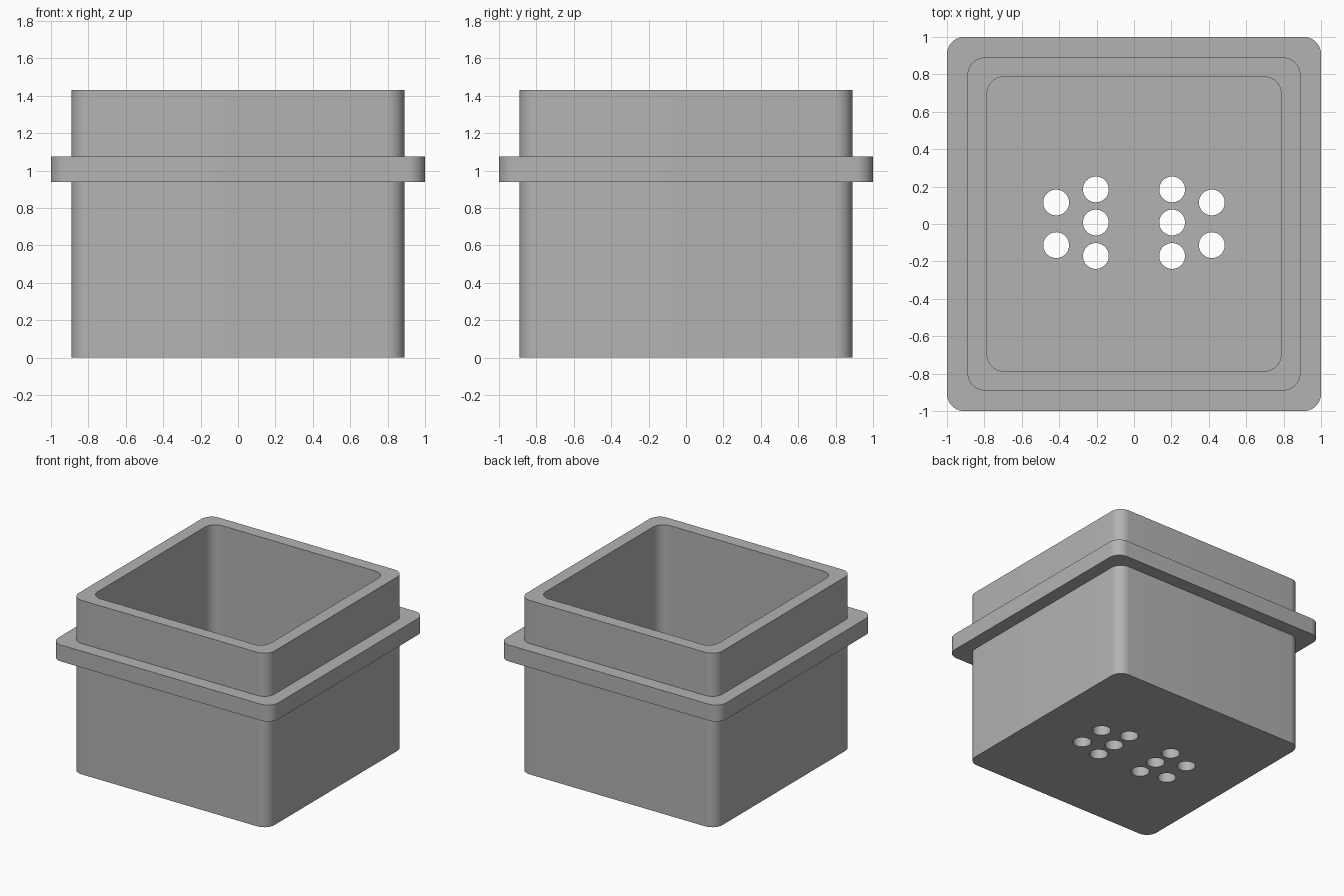
import bpy, bmesh, math

cube = bpy.data.objects.get("Cube")
if cube:
    bpy.data.objects.remove(cube, do_unlink=True)

grey = bpy.data.materials.new("plain grey")
grey.use_nodes = True
COLOUR = (0.45, 0.45, 0.45, 1)
grey.diffuse_color = COLOUR
grey.node_tree.nodes["Principled BSDF"].inputs["Base Color"].default_value = COLOUR

BODY, FLANGE, INNER = 0.89, 1.0, 0.787   # half widths
TOP, FLOOR = 1.43, 0.1
CORNER, STEPS = 0.092, 10


def rounded_square(bm, half, z):
    """Ring of vertices around a square with rounded corners."""
    ring = []
    for corner in range(4):
        middle = math.radians(45 + 90 * corner)
        cx = math.copysign(half - CORNER, math.cos(middle))
        cy = math.copysign(half - CORNER, math.sin(middle))
        for step in range(STEPS + 1):
            a = math.radians(90 * (corner + step / STEPS))
            ring.append(bm.verts.new((cx + CORNER * math.cos(a), cy + CORNER * math.sin(a), z)))
    return ring


def make_object(name, bm):
    bmesh.ops.recalc_face_normals(bm, faces=bm.faces)
    mesh = bpy.data.meshes.new(name)
    bm.to_mesh(mesh)
    bm.free()
    mesh.materials.append(grey)
    obj = bpy.data.objects.new(name, mesh)
    bpy.context.collection.objects.link(obj)
    return obj


# Box with flange: one skin going up the outside, over the rim and down inside
bm = bmesh.new()
profile = [(BODY, 0), (BODY, 0.94), (FLANGE, 0.94), (FLANGE, 1.075),
           (BODY, 1.075), (BODY, TOP), (INNER, TOP), (INNER, FLOOR)]
rings = [rounded_square(bm, half, z) for half, z in profile]
for low, high in zip(rings, rings[1:]):
    for i in range(len(low)):
        j = (i + 1) % len(low)
        bm.faces.new((low[i], low[j], high[j], high[i]))
bm.faces.new(rings[0])
bm.faces.new(rings[-1])
box = make_object("flanged_box", bm)

# Drain holes: a row of three and a row of two on each side
bm = bmesh.new()
for side in (-1, 1):
    spots = [(0.204, y) for y in (-0.171, 0.008, 0.185)] + [(0.416, y) for y in (-0.113, 0.115)]
    for x, y in spots:
        made = bmesh.ops.create_cone(bm, cap_ends=True, segments=48, radius1=0.069,
                                     radius2=0.069, depth=0.4)
        bmesh.ops.translate(bm, verts=made["verts"], vec=(side * x, y, 0))
cutter = make_object("hole_cutter", bm)
cutter.hide_render = True

cut = box.modifiers.new("drain holes", 'BOOLEAN')
cut.operation = 'DIFFERENCE'
cut.solver = 'EXACT'
cut.object = cutter
bpy.ops.object.select_all(action='DESELECT')
box.select_set(True)
bpy.context.view_layer.objects.active = box
bpy.ops.object.modifier_apply(modifier=cut.name)
bpy.data.objects.remove(cutter, do_unlink=True)
bpy.ops.object.shade_smooth_by_angle(angle=math.radians(30))
